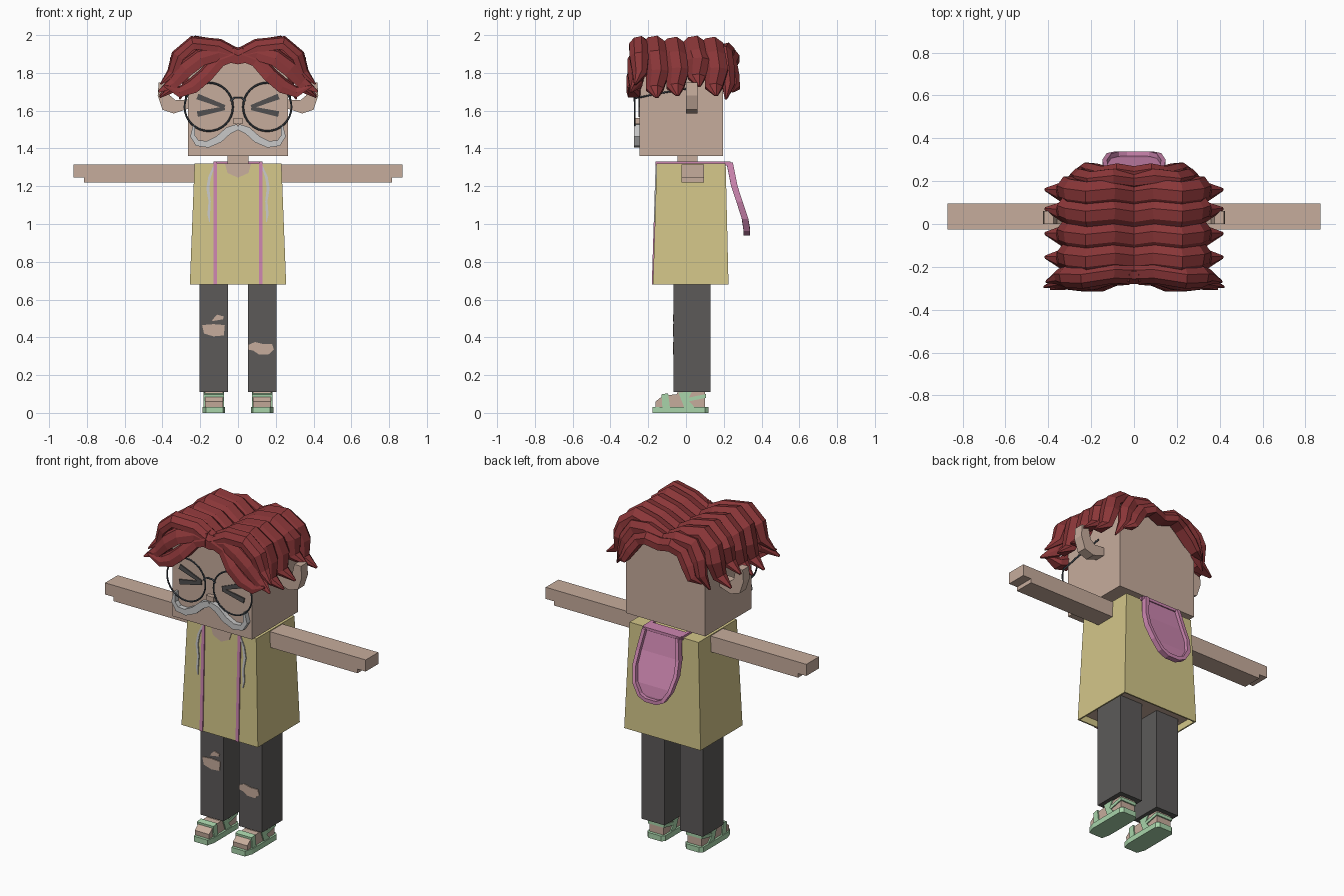
import bpy, bmesh, math
from mathutils import Vector

old = bpy.data.objects.get("Cube")
if old:
    bpy.data.objects.remove(old)


def material(name, r, g, b):
    lin = [(c / 255 / 12.92 if c < 11 else ((c / 255 + 0.055) / 1.055) ** 2.4) for c in (r, g, b)]
    m = bpy.data.materials.new(name)
    m.use_nodes = True
    m.diffuse_color = (*lin, 1)
    m.node_tree.nodes["Principled BSDF"].inputs["Base Color"].default_value = (*lin, 1)
    return m


SKIN = material("skin", 198, 172, 156)
SHIRT = material("mustard_cloth", 211, 198, 137)
PANTS = material("charcoal_cloth", 92, 90, 89)
HAIR = material("red_hair", 138, 54, 56)
PINK = material("pink_cloth", 205, 134, 176)
GREEN = material("mint_rubber", 168, 212, 170)
GREY = material("light_grey", 200, 200, 200)
WIRE = material("dark_wire", 68, 76, 84)
EYE = material("eye_grey", 82, 80, 80)


def finish(name, bm, mat):
    bmesh.ops.recalc_face_normals(bm, faces=bm.faces)
    me = bpy.data.meshes.new(name)
    bm.to_mesh(me)
    bm.free()
    me.materials.append(mat)
    ob = bpy.data.objects.new(name, me)
    bpy.context.collection.objects.link(ob)
    return ob


def loft(name, rings, mat, side=1):
    """Skin a list of equal rings and cap both ends."""
    bm = bmesh.new()
    vs = [[bm.verts.new((side * p[0], p[1], p[2])) for p in ring] for ring in rings]
    n = len(vs[0])
    for a, b in zip(vs, vs[1:]):
        for i in range(n):
            j = (i + 1) % n
            bm.faces.new((a[i], a[j], b[j], b[i]))
    bm.faces.new(vs[0])
    bm.faces.new(vs[-1])
    return finish(name, bm, mat)


def box(name, x, y, z, mat, side=1):
    return loft(name, [[(x[0], y[0], h), (x[1], y[0], h), (x[1], y[1], h), (x[0], y[1], h)] for h in z], mat, side)


def plate(name, pts, y, mat, side=1, lean=lambda z: 0):
    """Outline in x, z extruded along y."""
    return loft(name, [[(px, h + lean(pz), pz) for px, pz in pts] for h in y], mat, side)


def profile(name, pts, x, mat, side=1):
    """Outline in y, z extruded along x."""
    return loft(name, [[(h, py, pz) for py, pz in pts] for h in x], mat, side)


def ribbon(name, path, widths, y, mat, side=1, lean=lambda z: 0):
    """Flat band following a path in x, z."""
    pts = [Vector(p) for p in path]
    rings = []
    for i, p in enumerate(pts):
        t = (pts[min(i + 1, len(pts) - 1)] - pts[max(i - 1, 0)]).normalized()
        n = Vector((-t.y, t.x)) * widths[i] / 2
        a, b = p - n, p + n
        rings.append([(q.x, h + lean(q.y), q.y) for q, h in ((a, y[0]), (b, y[0]), (b, y[1]), (a, y[1]))])
    return loft(name, rings, mat, side)


def lock(name, path, y, drift, w, t, side):
    """Ridged, tapering lock of hair."""
    pts = [Vector(p) for p in path]
    last = len(pts) - 1
    rings = []
    for i, p in enumerate(pts):
        tan = (pts[min(i + 1, last)] - pts[max(i - 1, 0)]).normalized()
        n = Vector((-tan.y, tan.x)) if i else Vector((0, 1))
        f = 0.12 if i == last else (0.75 if i == last - 1 else 1)
        sway = y + drift * i / last + 0.01 * math.sin(i * 2.1)
        section = ((-w, -t), (w, -t), (w, 0.1 * t), (0.3 * w, t), (-0.5 * w, 0.75 * t), (-w, -0.1 * t))
        rings.append([(p.x + n.x * v * f, sway + u * f, p.y + n.y * v * f) for u, v in section])
    return loft(name, rings, HAIR, side)


def wire(name, pts, radius, mat):
    cu = bpy.data.curves.new(name, "CURVE")
    cu.dimensions = "3D"
    cu.bevel_depth = radius
    cu.bevel_resolution = 1
    sp = cu.splines.new("POLY")
    sp.points.add(len(pts) - 1)
    for p, c in zip(sp.points, pts):
        p.co = (*c, 1)
    ob = bpy.data.objects.new(name, cu)
    cu.materials.append(mat)
    bpy.context.collection.objects.link(ob)


def chest(z):
    return -0.155 - 0.02 * (1.32 - z) / 0.64


def hood_lean(z):
    if z > 1.2:
        return 0.215 + (1.32 - z) * 0.2
    return min(0.239 + (1.2 - z) * 0.33, 0.305)


# Head, neck and nose
box("head", (-0.265, 0.265), (-0.245, 0.195), (1.36, 1.88), SKIN)
box("neck", (-0.055, 0.055), (-0.045, 0.06), (1.28, 1.37), SKIN)
box("nose", (-0.025, 0.025), (-0.27, -0.24), (1.53, 1.56), SKIN)

# Tapered shirt with a hollow hem
shirt = loft("shirt", [[(-x, a, z), (x, a, z), (x, b, z), (-x, b, z)] for x, a, b, z in
                       ((0.255, -0.175, 0.225, 0.68), (0.23, -0.155, 0.21, 1.32))], SHIRT)
shirt.data.materials.append(SKIN)
bm = bmesh.new()
bm.from_mesh(shirt.data)
hem = min(bm.faces, key=lambda f: f.calc_center_median().z)
bmesh.ops.inset_region(bm, faces=[hem], thickness=0.012)
inner = bmesh.ops.extrude_face_region(bm, geom=[hem])
bmesh.ops.delete(bm, geom=[hem], context="FACES_ONLY")
bmesh.ops.translate(bm, vec=(0, 0, 0.04), verts=[v for v in inner["geom"] if isinstance(v, bmesh.types.BMVert)])
for f in inner["geom"]:
    if isinstance(f, bmesh.types.BMFace):
        f.material_index = 1
bm.to_mesh(shirt.data)
bm.free()
plate("neckline", [(-0.07, 1.321), (-0.055, 1.27), (0, 1.245), (0.055, 1.27), (0.07, 1.321)],
      (-0.004, 0.003), SKIN, lean=chest)

# Hood hanging on the back
ribbon("hood_panel", [(0, z) for z in (1.325, 1.2, 1.12, 1.03, 0.97, 0.94)],
       [0.22, 0.27, 0.28, 0.24, 0.16, 0.07], (0, 0.012), PINK, lean=hood_lean)
rim = [(0.11, 1.325), (0.132, 1.2), (0.137, 1.12), (0.117, 1.03), (0.078, 0.97), (0.035, 0.95)]
rim += [(-x, z) for x, z in reversed(rim)]
ribbon("hood_rim", rim, [0.022] * len(rim), (0, 0.034), PINK, lean=hood_lean)
box("hood_collar", (-0.125, 0.125), (0.16, 0.235), (1.315, 1.332), PINK)

for side, tag in ((1, "left"), (-1, "right")):
    # Ear, a hooked strip
    plate(tag + "_ear", [(0.25, 1.66), (0.33, 1.655), (0.36, 1.68), (0.375, 1.75), (0.42, 1.75), (0.425, 1.68),
                         (0.4, 1.605), (0.34, 1.585), (0.25, 1.615)], (0, 0.06), SKIN, side)
    # Squeezed eye
    ribbon(tag + "_eye_upper", [(0.215, 1.675), (0.07, 1.62)], [0.03, 0.02], (-0.252, -0.244), EYE, side)
    ribbon(tag + "_eye_lower", [(0.215, 1.582), (0.07, 1.613)], [0.03, 0.02], (-0.252, -0.244), EYE, side)
    # Moustache half
    ribbon(tag + "_moustache", [(0, 1.515), (0.05, 1.495), (0.1, 1.45), (0.16, 1.422), (0.215, 1.428),
                                (0.24, 1.465), (0.232, 1.525)],
           [0.03, 0.04, 0.04, 0.036, 0.032, 0.026, 0.01], (-0.275, -0.24), GREY, side)
    # Glasses
    bpy.ops.mesh.primitive_torus_add(major_radius=0.128, minor_radius=0.005, major_segments=32, minor_segments=6,
                                     location=(side * 0.155, -0.272, 1.62), rotation=(math.pi / 2, 0, 0))
    ring = bpy.context.object
    ring.name = tag + "_lens_ring"
    ring.data.materials.append(WIRE)
    bpy.ops.object.shade_smooth_by_angle()
    wire(tag + "_temple", [(side * x, y, z) for x, y, z in ((0.275, -0.272, 1.665), (0.278, -0.15, 1.69),
                                                            (0.278, 0.03, 1.72))], 0.005, WIRE)
    # Arm with a stepped hand
    plate(tag + "_arm", [(0.22, 1.22), (0.815, 1.22), (0.815, 1.245), (0.87, 1.245), (0.87, 1.315), (0.22, 1.315)],
          (-0.025, 0.095), SKIN, side)
    # Pink strap down the chest and over the shoulder
    plate(tag + "_strap", [(0.11, 0.68), (0.13, 0.68), (0.13, 1.332), (0.11, 1.332)],
          (-0.006, 0.004), PINK, side, chest)
    box(tag + "_shoulder_strap", (0.11, 0.13), (-0.16, 0.22), (1.31, 1.332), PINK, side)
    # Drawstring
    ribbon(tag + "_drawstring", [(0.125, 1.31), (0.15, 1.25), (0.16, 1.19), (0.15, 1.12), (0.155, 1.05), (0.15, 1.01)],
           [0.008, 0.014, 0.016, 0.012, 0.014, 0.005], (-0.006, 0.003), GREY, side, chest)
    # Trouser leg
    box(tag + "_leg", (0.052, 0.205), (-0.065, 0.13), (0.11, 0.73), PANTS, side)
    # Foot and sandal
    profile(tag + "_foot", [(-0.16, 0.03), (-0.162, 0.06), (-0.12, 0.092), (-0.05, 0.098), (-0.04, 0.12),
                            (0.1, 0.12), (0.1, 0.03)], (0.08, 0.175), SKIN, side)
    loft(tag + "_sole", [[(0.08, -0.178, z), (0.17, -0.178, z), (0.187, -0.13, z), (0.187, 0.1, z), (0.17, 0.118, z),
                          (0.085, 0.118, z), (0.068, 0.1, z), (0.068, -0.13, z)] for z in (0, 0.032)], GREEN, side)
    profile(tag + "_toe_strap", [(-0.125, 0.03), (-0.085, 0.03), (-0.095, 0.104), (-0.13, 0.098)],
            (0.073, 0.182), GREEN, side)
    profile(tag + "_ankle_strap", [(-0.01, 0.03), (0.045, 0.03), (0.01, 0.07), (0.03, 0.11), (0, 0.11), (-0.04, 0.108)],
            (0.073, 0.182), GREEN, side)
    profile(tag + "_heel_strap", [(0.01, 0.06), (0.106, 0.08), (0.106, 0.1), (0.01, 0.08)],
            (0.074, 0.181), GREEN, side)

    # Side locks from the parting
    crown = [(0, 1.885), (0.1, 1.94), (0.22, 1.962), (0.3, 1.9), (0.325, 1.81), (0.34, 1.72), (0.415, 1.67)]
    for i, (y, drift) in enumerate(((-0.165, 0.01), (-0.065, 0.02), (0.04, 0.03), (0.135, 0.025))):
        lift = (0.06 if i == 2 else 0.01 * (i % 2))
        path = [(x, z + (lift if k > 3 else -0.006 * (i % 2))) for k, (x, z) in enumerate(crown)]
        lock(f"{tag}_side_lock_{i + 1}", path, y, drift, 0.062, 0.036, side)
    # Fringe, in three layers
    lock(tag + "_fringe_top", [(0, 1.895), (0.1, 1.945), (0.24, 1.96), (0.32, 1.89), (0.35, 1.8), (0.41, 1.74)],
         -0.23, -0.03, 0.05, 0.036, side)
    lock(tag + "_fringe_middle", [(0, 1.89), (0.1, 1.91), (0.2, 1.88), (0.28, 1.82), (0.34, 1.75), (0.42, 1.7)],
         -0.235, -0.05, 0.045, 0.045, side)
    lock(tag + "_fringe_low", [(0.02, 1.9), (0.1, 1.87), (0.17, 1.79), (0.24, 1.73), (0.31, 1.7), (0.39, 1.73)],
         -0.245, -0.05, 0.04, 0.04, side)
    # Locks at the back
    lock(tag + "_back_upper", [(0, 1.88), (0.1, 1.925), (0.2, 1.91), (0.25, 1.83), (0.27, 1.74), (0.31, 1.66)],
         0.2, 0.02, 0.045, 0.036, side)
    lock(tag + "_back_lower", [(0, 1.87), (0.08, 1.89), (0.15, 1.86), (0.2, 1.79), (0.23, 1.73), (0.28, 1.7)],
         0.235, 0.02, 0.035, 0.034, side)

# Bridge of the glasses
wire("glasses_bridge", [(x, -0.272, z) for x, z in ((-0.04, 1.65), (-0.02, 1.668), (0.02, 1.668), (0.04, 1.65))],
     0.005, WIRE)

# Rips in the trousers
rip = (-0.07, -0.06)
plate("right_knee_rip", [(-0.19, 0.465), (-0.13, 0.47), (-0.07, 0.465), (-0.075, 0.41), (-0.13, 0.405),
                         (-0.18, 0.42)], rip, SKIN)
plate("right_small_rip", [(-0.14, 0.485), (-0.08, 0.495), (-0.075, 0.51), (-0.11, 0.52), (-0.125, 0.505)], rip, SKIN)
plate("left_knee_rip", [(0.055, 0.36), (0.09, 0.375), (0.13, 0.365), (0.18, 0.365), (0.19, 0.335), (0.16, 0.308),
                        (0.11, 0.31), (0.08, 0.33), (0.055, 0.335)], rip, SKIN)
